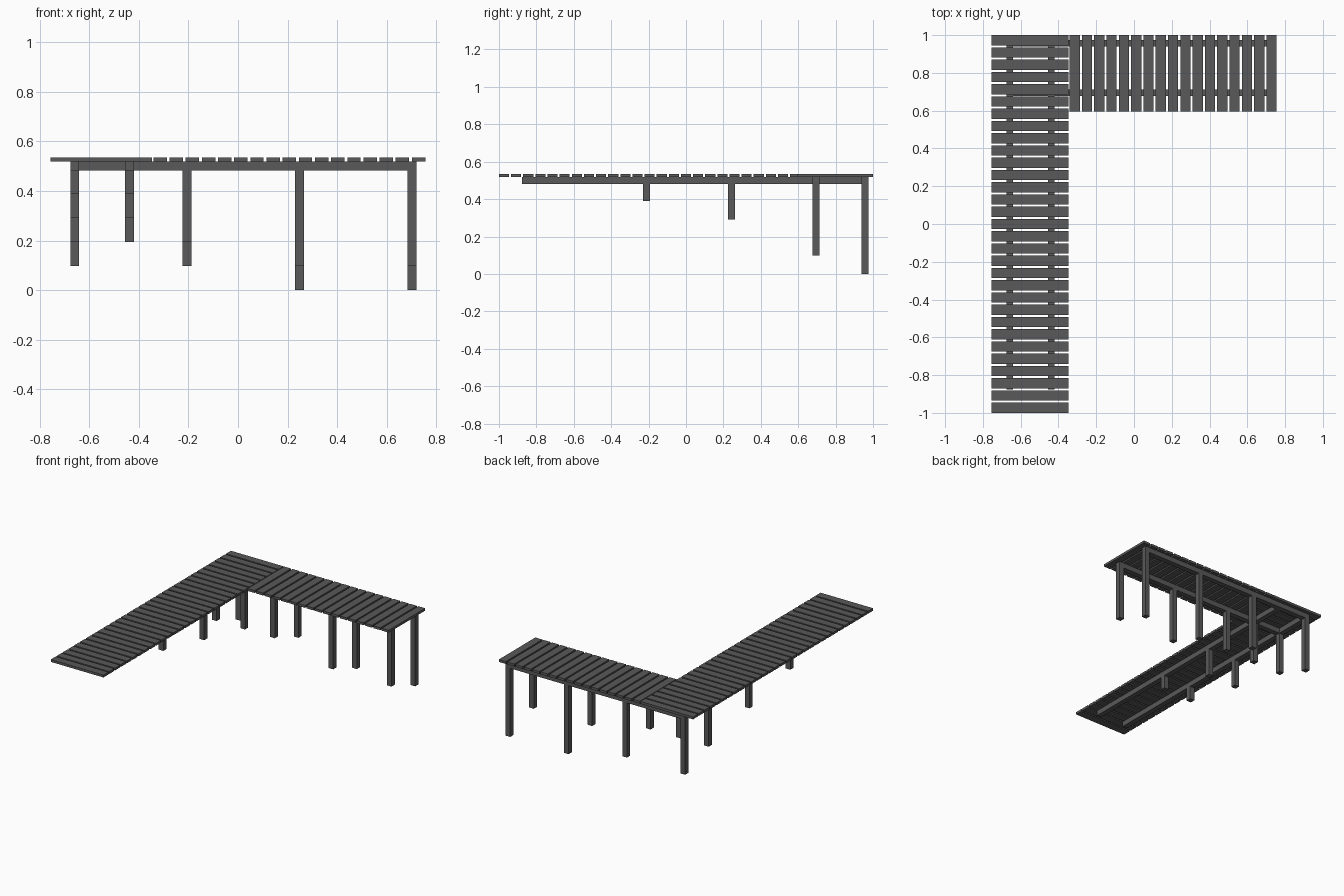
import bpy

cube = bpy.data.objects.get("Cube")
if cube:
    bpy.data.objects.remove(cube, do_unlink=True)

wood = bpy.data.materials.new("dark grey wood")
wood.use_nodes = True
colour = (0.1, 0.1, 0.1, 1)
wood.diffuse_color = colour
wood.node_tree.nodes["Principled BSDF"].inputs["Base Color"].default_value = colour


def box(name, x0, x1, y0, y1, z0, z1):
    """Add a box spanning the given limits."""
    bpy.ops.mesh.primitive_cube_add(size=1)
    ob = bpy.context.object
    ob.name = name
    ob.scale = (x1 - x0, y1 - y0, z1 - z0)
    ob.location = ((x0 + x1) / 2, (y0 + y1) / 2, (z0 + z1) / 2)
    bpy.ops.object.transform_apply(location=True, rotation=False, scale=True)
    ob.data.materials.append(wood)
    return ob


TOP, DECK, BEAM = 0.535, 0.518, 0.482   # plank top, plank underside, beam underside
PLANK = 0.054
R = 0.018                               # half thickness of beams and posts
LONG_X = (-0.658, -0.438)               # beam lines under the long walkway
SHORT_Y = (0.695, 0.957)                # beam lines under the short walkway
SHORT_X = (-0.206, 0.248, 0.702)        # post rows of the short walkway

# Long walkway planks
for i in range(31):
    y = -1 + i * (2 - PLANK) / 30
    box("long_walkway_plank", -0.755, -0.346, y, y + PLANK, DECK, TOP)

# Short walkway planks
for i in range(17):
    x = -0.341 + i * (1.096 - PLANK) / 16
    box("short_walkway_plank", x, x + PLANK, 0.595, 1, DECK, TOP)

# Beams
for x in LONG_X:
    box("long_beam", x - R, x + R, -0.877, SHORT_Y[1] + R, BEAM, DECK)
for y in SHORT_Y:
    box("short_beam", LONG_X[0] - R, SHORT_X[-1] + R, y - R, y + R, BEAM, DECK)


def post(x, y, foot):
    box("post", x - R, x + R, y - R, y + R, foot, DECK)


# Posts get longer away from the shore
for x in LONG_X:
    for y, foot in ((-0.211, 0.39), (0.243, 0.292), (SHORT_Y[0], 0.195)):
        post(x, y, foot)
post(LONG_X[0], SHORT_Y[1], 0.098)
for x, front_foot, back_foot in zip(SHORT_X, (0.195, 0.098, 0.098), (0.098, 0, 0)):
    post(x, SHORT_Y[0], front_foot)
    post(x, SHORT_Y[1], back_foot)
